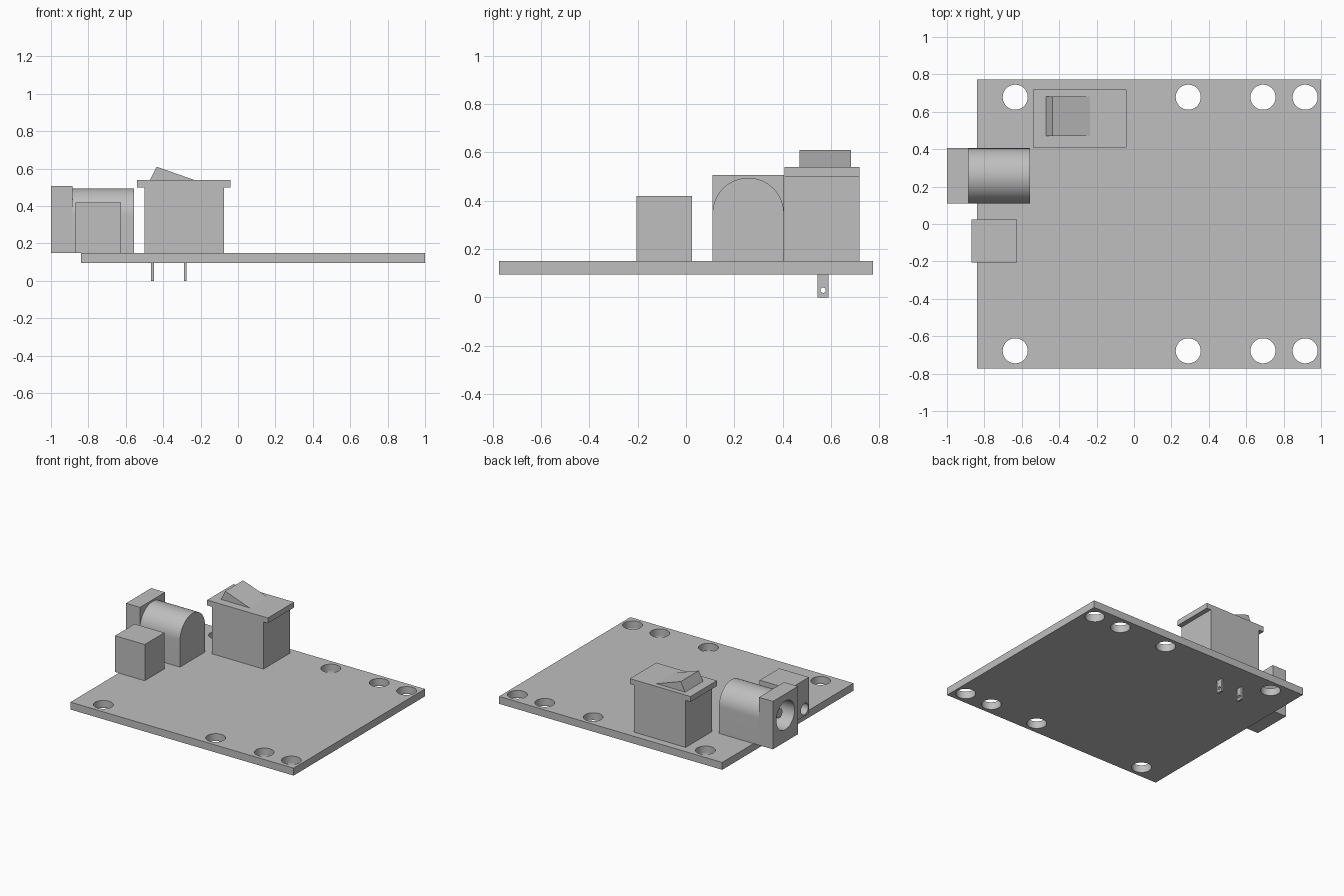
import bpy, bmesh, math
from mathutils import Matrix

if "Cube" in bpy.data.objects:
    bpy.data.objects.remove(bpy.data.objects["Cube"])

grey = bpy.data.materials.new("light_grey")
grey.diffuse_color = (0.52, 0.52, 0.52, 1)
grey.use_nodes = True
grey.node_tree.nodes["Principled BSDF"].inputs["Base Color"].default_value = grey.diffuse_color


def finish(name, bm):
    bmesh.ops.recalc_face_normals(bm, faces=bm.faces)
    me = bpy.data.meshes.new(name)
    bm.to_mesh(me)
    bm.free()
    me.materials.append(grey)
    ob = bpy.data.objects.new(name, me)
    bpy.context.collection.objects.link(ob)
    return ob


def prism(name, profile, axis, a, b):
    """Extrude a 2D outline along x (outline is y,z) or y (outline is x,z)."""
    bm = bmesh.new()
    put = (lambda p, t: (t, p[0], p[1])) if axis == 'X' else (lambda p, t: (p[0], t, p[1]))
    face = bm.faces.new([bm.verts.new(put(p, a)) for p in profile])
    geom = bmesh.ops.extrude_face_region(bm, geom=[face])["geom"]
    step = (b - a, 0, 0) if axis == 'X' else (0, b - a, 0)
    bmesh.ops.translate(bm, verts=[v for v in geom if isinstance(v, bmesh.types.BMVert)], vec=step)
    return finish(name, bm)


def box(name, x0, x1, y0, y1, z0, z1):
    return prism(name, [(x0, z0), (x1, z0), (x1, z1), (x0, z1)], 'Y', y0, y1)


def cylinders(name, centres, r, depth, axis='Z', seg=48):
    bm = bmesh.new()
    turn = Matrix.Rotation(math.pi / 2, 4, 'Y') if axis == 'X' else Matrix()
    for c in centres:
        bmesh.ops.create_cone(bm, cap_ends=True, segments=seg, radius1=r, radius2=r,
                              depth=depth, matrix=Matrix.Translation(c) @ turn)
    return finish(name, bm)


def cut(ob, cutter):
    m = ob.modifiers.new("cut", 'BOOLEAN')
    m.operation, m.solver, m.object = 'DIFFERENCE', 'EXACT', cutter
    bpy.context.view_layer.objects.active = ob
    bpy.ops.object.modifier_apply(modifier=m.name)


def drop(cutter):
    bpy.data.objects.remove(cutter, do_unlink=True)


# Circuit board with two rows of mounting holes
board = box("circuit_board", -0.84, 1.0, -0.773, 0.773, 0.095, 0.15)
holes = cylinders("hole_cutter", [(x, s * 0.678, 0.12) for x in (-0.635, 0.29, 0.69, 0.915)
                                  for s in (-1, 1)], 0.067, 0.3)
cut(board, holes)
drop(holes)

# Power socket: square front plate and round-topped barrel
jy, jz, jr = 0.2575, 0.3475, 0.1475
plate = box("socket_front", -1.0, -0.885, jy - jr, jy + jr, 0.15, 0.507)
arch = [(jy - jr, 0.15), (jy + jr, 0.15)]
arch += [(jy + jr * math.cos(math.pi * i / 32), jz + jr * math.sin(math.pi * i / 32)) for i in range(33)]
barrel = prism("socket_barrel", arch, 'X', -0.885, -0.555)
bore = cylinders("bore_cutter", [(-0.85, jy, jz)], 0.107, 0.48, 'X')
cut(plate, bore)
cut(barrel, bore)
drop(bore)
pin = cylinders("socket_pin", [(-0.78, jy, jz)], 0.035, 0.34, 'X', 32)

# Small signal connector with a hole in its outer face
connector = box("small_connector", -0.87, -0.625, -0.205, 0.025, 0.15, 0.42)
bore = cylinders("bore_cutter", [(-0.87, -0.154, 0.203)], 0.043, 0.36, 'X', 32)
cut(connector, bore)
drop(bore)

# Rocker switch
box("switch_body", -0.5, -0.075, 0.408, 0.718, 0.15, 0.5)
box("switch_flange", -0.54, -0.04, 0.408, 0.718, 0.5, 0.54)
prism("switch_rocker", [(-0.47, 0.535), (-0.47, 0.54), (-0.435, 0.61), (-0.235, 0.54), (-0.235, 0.535)],
      'Y', 0.47, 0.682)

# Switch terminals under the board, each with an eyelet
for i, x in enumerate((-0.457, -0.283)):
    tab = box(f"switch_terminal_{i + 1}", x - 0.007, x + 0.007, 0.545, 0.59, 0.0, 0.1)
    eye = cylinders("eyelet_cutter", [(x, 0.5675, 0.03)], 0.011, 0.1, 'X', 24)
    cut(tab, eye)
    drop(eye)

# Smooth the round walls, keep the edges sharp
for ob in (board, plate, barrel, pin, connector):
    bpy.ops.object.select_all(action='DESELECT')
    ob.select_set(True)
    bpy.context.view_layer.objects.active = ob
    bpy.ops.object.shade_smooth_by_angle(angle=math.radians(30))
